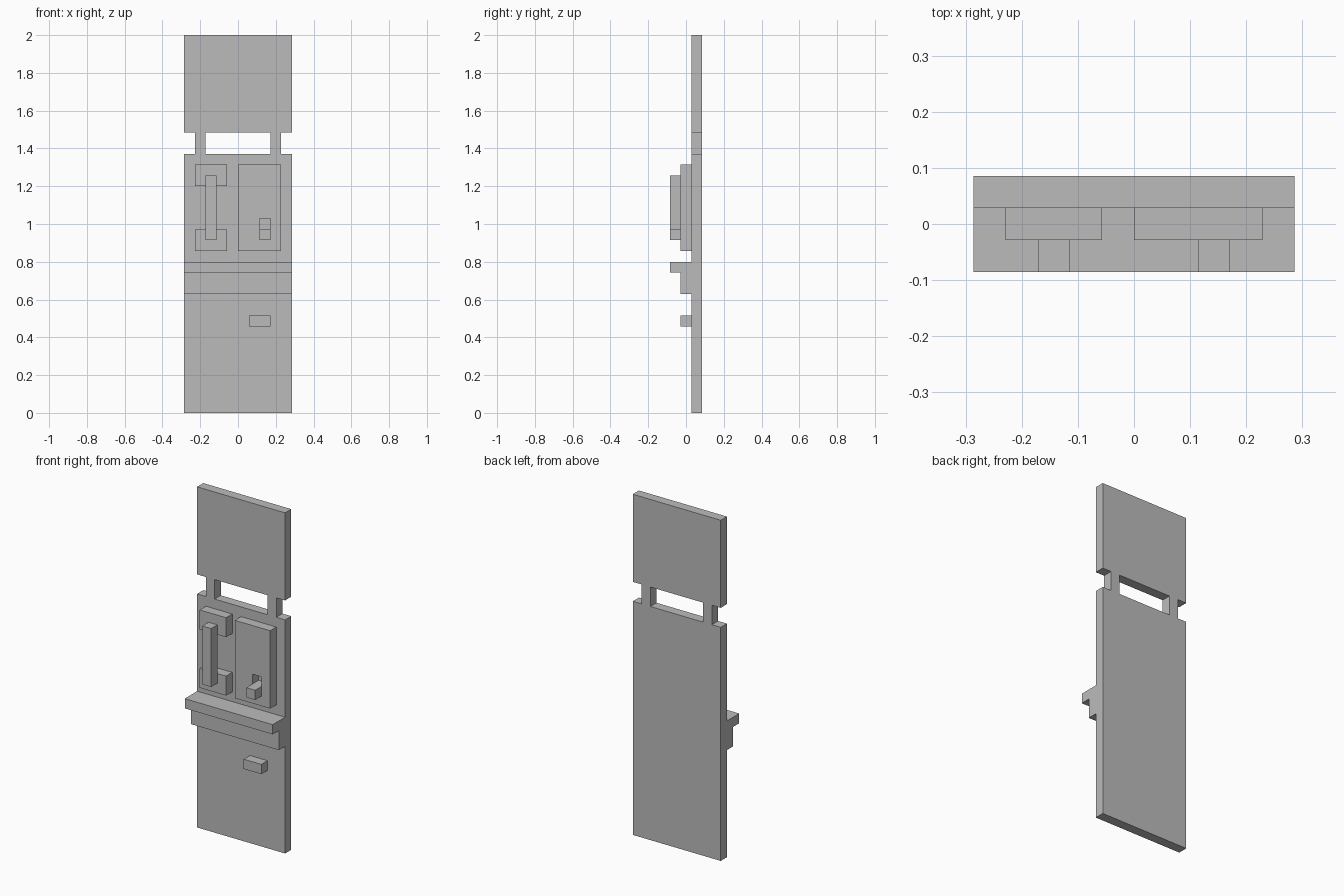
import bpy
import bmesh

cube = bpy.data.objects.get("Cube")
if cube:
    bpy.data.objects.remove(cube, do_unlink=True)

U = 2 / 35                      # every part sits on one square module
BACK, MIDDLE, FRONT = 0.5, -0.5, -1.5   # front face of each layer, in modules

grey = bpy.data.materials.new("grey")
grey.use_nodes = True
grey.diffuse_color = (0.5, 0.5, 0.5, 1)
grey.node_tree.nodes["Principled BSDF"].inputs["Base Color"].default_value = (0.5, 0.5, 0.5, 1)


def plate(name, xs, zs, layer, holes=()):
    """One-module-thick plate from column and row breaks, leaving out (column, row) cells."""
    bm = bmesh.new()
    verts = {(x, z): bm.verts.new((x * U, layer * U, z * U)) for x in xs for z in zs}
    for i, (x0, x1) in enumerate(zip(xs, xs[1:])):
        for j, (z0, z1) in enumerate(zip(zs, zs[1:])):
            if (i, j) not in holes:
                bm.faces.new([verts[c] for c in ((x0, z0), (x1, z0), (x1, z1), (x0, z1))])
    loose = [v for v in bm.verts if not v.link_faces]
    bmesh.ops.delete(bm, geom=loose, context='VERTS')
    result = bmesh.ops.extrude_face_region(bm, geom=bm.faces[:], use_keep_orig=True)
    moved = [g for g in result["geom"] if isinstance(g, bmesh.types.BMVert)]
    bmesh.ops.translate(bm, verts=moved, vec=(0, U, 0))
    bmesh.ops.recalc_face_normals(bm, faces=bm.faces[:])
    mesh = bpy.data.meshes.new(name)
    bm.to_mesh(mesh)
    bm.free()
    mesh.materials.append(grey)
    obj = bpy.data.objects.new(name, mesh)
    bpy.context.collection.objects.link(obj)
    return obj


# Backboard: sign on top joined to the lower board by two short posts
plate("backboard", (-5, -4, -3, 3, 4, 5), (0, 24, 26, 35), BACK,
      holes=((0, 1), (2, 1), (4, 1)))

# Handset on its two cradles
for name, z in (("upper_cradle", 21), ("lower_cradle", 15)):
    plate(name, (-4, -1), (z, z + 2), MIDDLE)
plate("handset", (-3, -2), (16, 22), FRONT)

# Control box with a recessed slot above a protruding tray
plate("control_box", (0, 2, 3, 4), (15, 17, 18, 23), MIDDLE, holes=((1, 1),))
plate("return_tray", (2, 3), (16, 17), FRONT)

# Shelf with a projecting lip
plate("shelf_body", (-5, 5), (11, 14), MIDDLE)
plate("shelf_lip", (-5, 5), (13, 14), FRONT)

# Small block on the lower board
plate("lower_block", (1, 3), (8, 9), MIDDLE)
